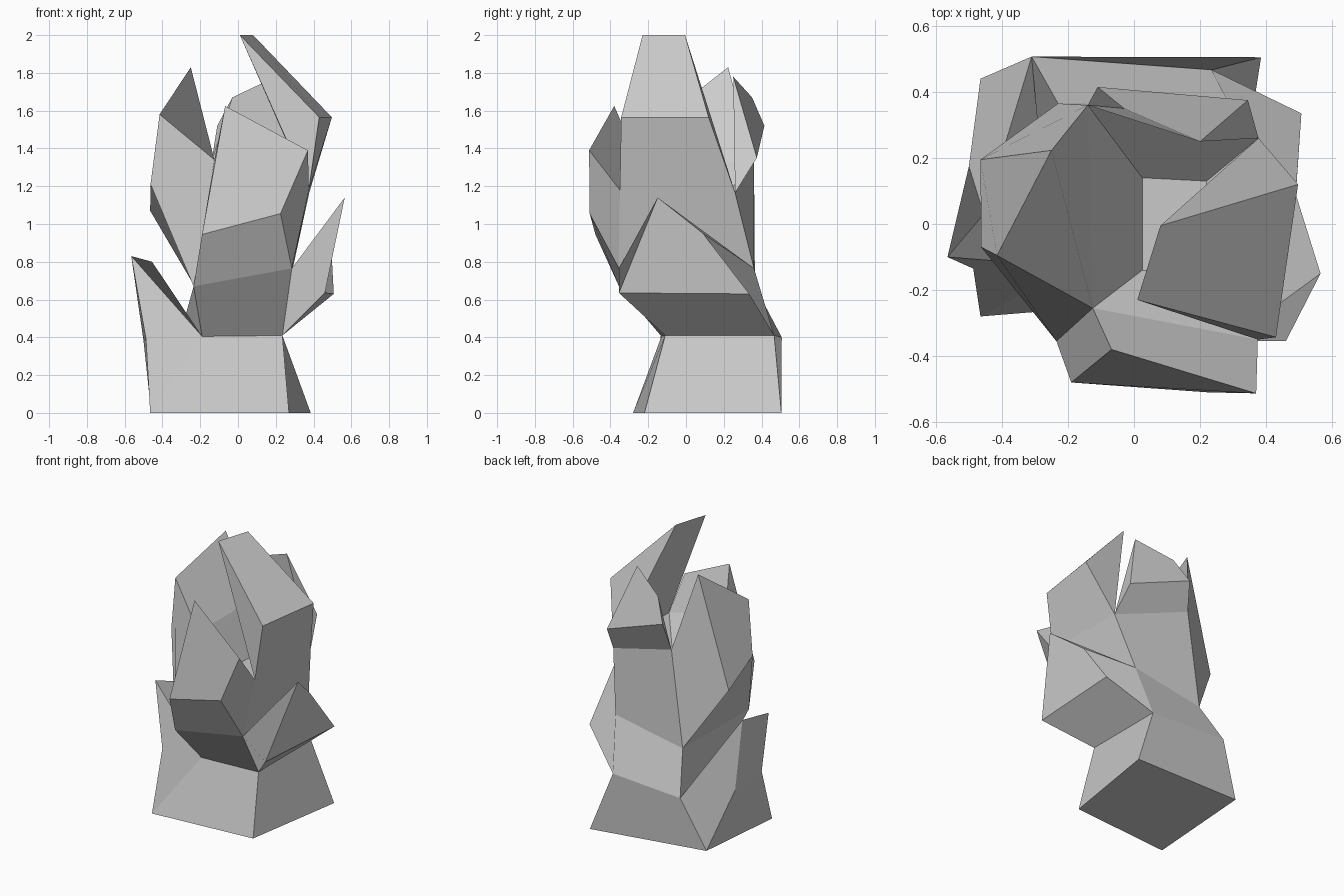
import bpy, bmesh

if "Cube" in bpy.data.objects:
    bpy.data.objects.remove(bpy.data.objects["Cube"])


def make_object(name, quads):
    """Weld a list of four-point faces into one flat-shaded object."""
    bm = bmesh.new()
    for quad in quads:
        bm.faces.new([bm.verts.new(p) for p in quad])
    bmesh.ops.remove_doubles(bm, verts=bm.verts, dist=0.0005)
    bmesh.ops.recalc_face_normals(bm, faces=bm.faces)
    mesh = bpy.data.meshes.new(name)
    bm.to_mesh(mesh)
    bm.free()
    bpy.context.collection.objects.link(bpy.data.objects.new(name, mesh))


def side(lo, hi, i):
    j = (i + 1) % 4
    return [lo[i], lo[j], hi[j], hi[i]]


def grow(name, base, end):
    """Extrude a base outline to a free end outline and cap it."""
    make_object(name, [side(base, end, i) for i in range(4)] + [end])


# trunk cross-sections: front left, front right, back right, back left
foot = [(-.465, -.28, 0), (.27, -.22, 0), (.385, .505, 0), (-.465, .44, .05)]
waist = [(-.19, -.13, .405), (.235, -.11, .41), (.235, .467, .41), (-.31, .507, .40)]
chest = [(-.235, -.355, .67), (.285, -.355, .765), (.29, .36, .765), (-.23, .365, .67)]
rim = [(-.125, -.255, 1.34), (.375, -.35, 1.18), (.377, .26, 1.165), (-.14, .36, 1.33)]
pit = [(.025, -.14, 1.08), (.22, -.16, 1.06), (.22, .13, 1.06), (.025, .14, 1.07)]
rings = [foot, waist, chest, rim, pit]

# trunk, left open where a shard grows from its side (level, side)
open_sides = {(0, 3), (1, 1), (2, 0), (2, 3)}
trunk = [foot[::-1], pit]
for level in range(4):
    for i in range(4):
        if (level, i) not in open_sides:
            trunk.append(side(rings[level], rings[level + 1], i))
make_object("trunk", trunk)

# shards growing from the trunk sides
grow("low_left_shard", side(foot, waist, 3),
     [(-.50, .175, .38), (-.487, -.135, .39), (-.565, -.10, .83), (-.455, .03, .80)])
grow("low_right_shard", side(waist, chest, 1),
     [(.46, -.355, .635), (.507, .335, .63), (.49, .09, .95), (.565, -.15, 1.14)])
grow("front_shard", side(chest, rim, 0),
     [(-.19, -.48, .945), (.225, -.51, 1.055), (.37, -.513, 1.39), (-.068, -.38, 1.625)])
grow("left_shard", side(chest, rim, 3),
     [(-.465, .195, 1.07), (-.463, -.07, 1.21), (-.415, -.095, 1.58), (-.25, .223, 1.83)])

# wedge shards standing on a rim edge
grow("tall_right_shard", [rim[1], rim[2], rim[2], rim[1]],
     [(.43, -.343, 1.565), (.497, .12, 1.565), (.08, -.005, 2), (.01, -.23, 2)])
grow("back_shard", [rim[2], rim[3], rim[3], rim[2]],
     [(.345, .375, 1.35), (-.11, .415, 1.52), (-.03, .35, 1.67), (.20, .25, 1.78)])
